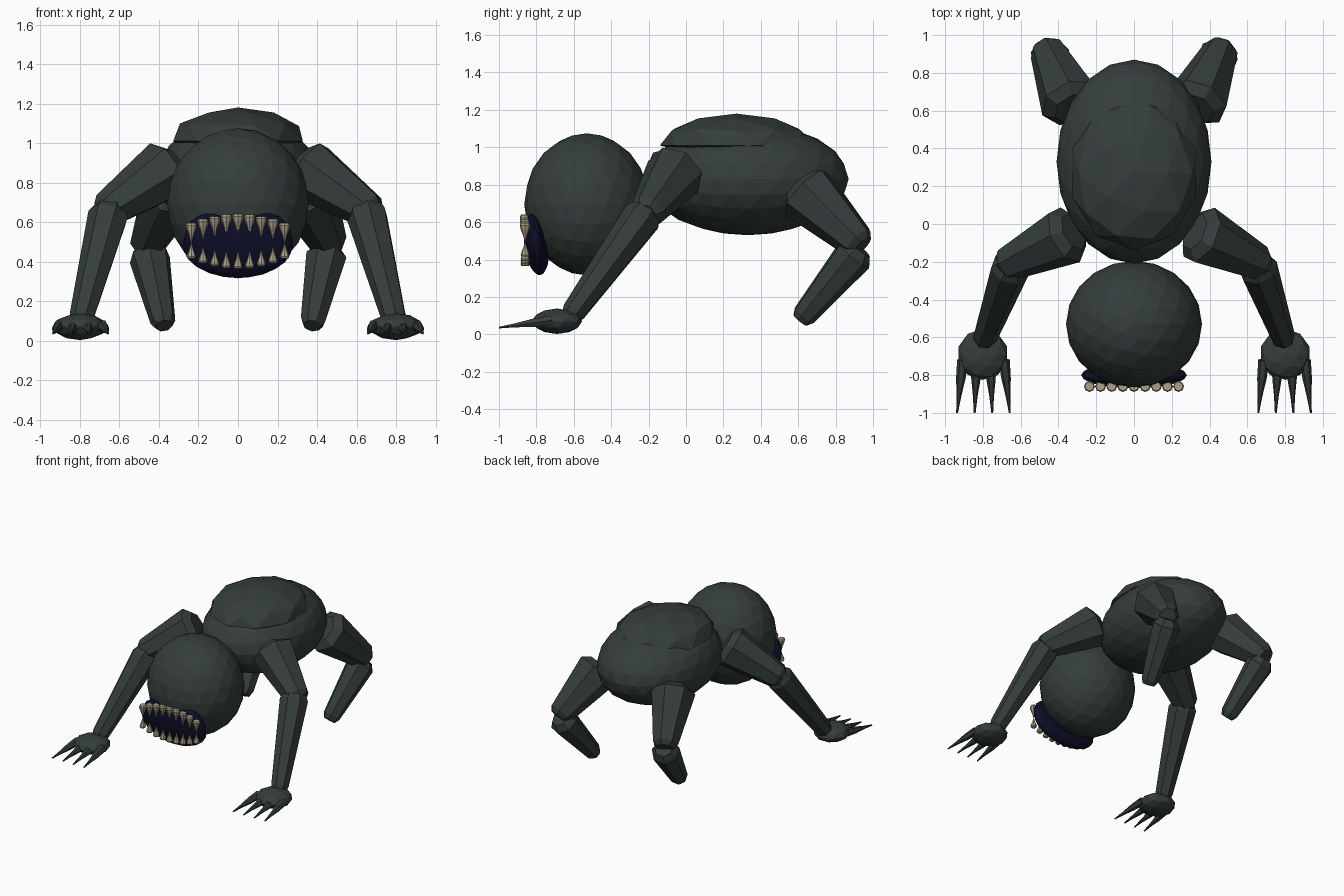
import bpy
import bmesh
import math
from mathutils import Vector, Matrix

cube = bpy.data.objects.get("Cube")
if cube:
    bpy.data.objects.remove(cube, do_unlink=True)


def material(name, r, g, b):
    m = bpy.data.materials.new(name)
    m.use_nodes = True
    m.diffuse_color = (r, g, b, 1)
    m.node_tree.nodes["Principled BSDF"].inputs["Base Color"].default_value = (r, g, b, 1)
    return m


skin = material("dark_grey_green", 0.035, 0.048, 0.045)
navy = material("mouth_navy", 0.004, 0.004, 0.02)
bone = material("tooth_bone", 0.42, 0.36, 0.25)


def finish(name, bm, mat):
    bmesh.ops.recalc_face_normals(bm, faces=bm.faces)
    mesh = bpy.data.meshes.new(name)
    bm.to_mesh(mesh)
    bm.free()
    mesh.materials.append(mat)
    obj = bpy.data.objects.new(name, mesh)
    bpy.context.collection.objects.link(obj)
    return obj


def ball(name, centre, radii, mat, detail=3, tilt=0, shape=None):
    """Faceted ellipsoid; shape may adjust each unit-sphere vertex."""
    bm = bmesh.new()
    bmesh.ops.create_icosphere(bm, subdivisions=detail, radius=1)
    for v in bm.verts:
        if shape:
            shape(v.co)
    matrix = (Matrix.Translation(centre) @ Matrix.Rotation(tilt, 4, 'X')
              @ Matrix.Diagonal((*radii, 1)))
    bmesh.ops.transform(bm, matrix=matrix, verts=bm.verts)
    return finish(name, bm, mat)


def sweep(bm, start, end, rings, sides):
    """Straight tube from start to end; rings are (fraction, radius)."""
    start, end = Vector(start), Vector(end)
    turn = (end - start).to_track_quat('Z', 'Y')
    loops = []
    for t, r in rings:
        middle = start.lerp(end, t)
        loops.append([bm.verts.new(middle + turn @ Vector((
            r * math.cos(math.tau * i / sides), r * math.sin(math.tau * i / sides), 0)))
            for i in range(sides)])
    for a, b in zip(loops, loops[1:]):
        for i in range(sides):
            j = (i + 1) % sides
            bm.faces.new((a[i], a[j], b[j], b[i]))
    bm.faces.new(loops[0][::-1])
    bm.faces.new(loops[-1])


def limb(name, start, end, r1, r2):
    """Tapered seven-sided limb segment with chamfered ends."""
    bm = bmesh.new()
    sweep(bm, start, end, [(0, r1 * 0.65), (0.1, r1), (0.93, r2), (1, r2 * 0.7)], 7)
    return finish(name, bm, skin)


# Torso and raised back plate
ball("body", (0, 0.33, 0.83), (0.41, 0.54, 0.30), skin)


def flatten_below(co):
    if co.z < 0:
        co.z *= 0.2


ball("back_hump", (0, 0.27, 1.01), (0.345, 0.41, 0.17), skin, 2, shape=flatten_below)

# Head and mouth
ball("head", (0, -0.53, 0.695), (0.36, 0.335, 0.38), skin)


def square_top(co):
    if co.z > 0:
        co.z *= 1 + 0.5 * co.x ** 2


ball("mouth", (0, -0.80, 0.485), (0.28, 0.066, 0.17), navy, tilt=0.12, shape=square_top)

# Two rows of teeth, following the curve of the mouth
for row, base, curve, length, radius in (("upper", 0.64, -0.045, -0.10, 0.029),
                                         ("lower", 0.365, 0.05, 0.078, 0.024)):
    bm = bmesh.new()
    for i in range(-4, 5):
        x, z = i * 0.059, base + curve * (i / 4) ** 2
        sweep(bm, (x, -0.86, z), (x, -0.86, z + length),
              [(0, radius * 0.8), (0.12, radius), (0.35, radius * 0.8),
               (0.65, radius * 0.4), (1, radius * 0.08)], 8)
    finish(row + "_teeth", bm, bone)

# Limbs, hands and claws on both sides
for side, s in (("left", 1), ("right", -1)):
    limb(side + "_upper_arm", (s * 0.32, -0.04, 0.89), (s * 0.69, -0.22, 0.64), 0.16, 0.095)
    limb(side + "_forearm", (s * 0.64, -0.19, 0.69), (s * 0.80, -0.63, 0.08), 0.105, 0.065)
    limb(side + "_thigh", (s * 0.32, 0.61, 0.79), (s * 0.47, 0.94, 0.47), 0.165, 0.095)
    limb(side + "_shin", (s * 0.455, 0.93, 0.46), (s * 0.375, 0.61, 0.075), 0.105, 0.065)
    ball(side + "_hand", (s * 0.80, -0.69, 0.07), (0.135, 0.135, 0.068), skin, 2)
    bm = bmesh.new()
    for k in (-1.5, -0.5, 0.5, 1.5):
        sweep(bm, (s * (0.797 + k * 0.073), -0.72, 0.075),
              (s * (0.797 + k * 0.093), -1.0, 0.036),
              [(0, 0.03), (0.35, 0.025), (0.7, 0.012), (1, 0.005)], 6)
    finish(side + "_claws", bm, skin)
